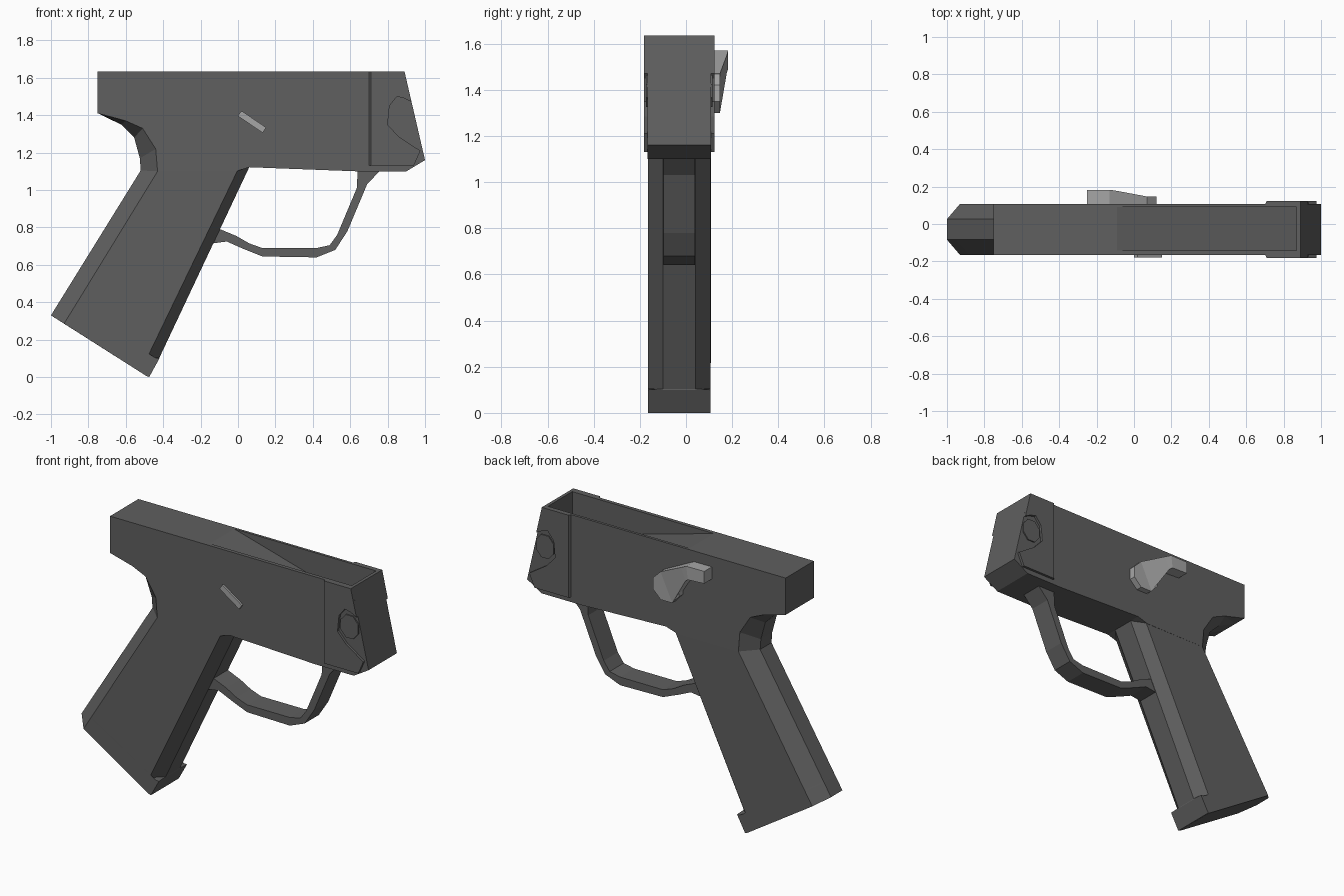
import bpy, bmesh, math

if "Cube" in bpy.data.objects:
    bpy.data.objects.remove(bpy.data.objects["Cube"])

YC = -0.029          # centre plane of the frame


def material(name, v):
    m = bpy.data.materials.new(name)
    m.diffuse_color = (v, v, v, 1)
    m.use_nodes = True
    m.node_tree.nodes["Principled BSDF"].inputs["Base Color"].default_value = m.diffuse_color
    return m


DARK = material("dark grey", 0.115)
LIGHT = material("light grey", 0.38)


def finish(name, bm, mat):
    bmesh.ops.recalc_face_normals(bm, faces=bm.faces)
    me = bpy.data.meshes.new(name)
    bm.to_mesh(me)
    bm.free()
    me.materials.append(mat)
    ob = bpy.data.objects.new(name, me)
    bpy.context.collection.objects.link(ob)
    return ob


def loft(name, rings, mat):
    """Skin closed rings of equal length and cap both ends."""
    bm = bmesh.new()
    vs = [[bm.verts.new(p) for p in r] for r in rings]
    n = len(vs[0])
    for a, b in zip(vs, vs[1:]):
        for i in range(n):
            j = (i + 1) % n
            bm.faces.new((a[i], a[j], b[j], b[i]))
    bm.faces.new(vs[0])
    bm.faces.new(vs[-1])
    return finish(name, bm, mat)


def prism(name, profile, y0, y1, mat):
    """Extrude an x-z profile along y."""
    return loft(name, [[(x, y, z) for x, z in profile] for y in (y0, y1)], mat)


def ngon(cx, cz, rx, rz, n, turn=0.5):
    return [(cx + rx * math.cos(2 * math.pi * (i + turn) / n),
             cz + rz * math.sin(2 * math.pi * (i + turn) / n)) for i in range(n)]


# Receiver with an open, sloping channel in the top
receiver = prism("receiver", [(-0.75, 1.635), (0.89, 1.635), (1.0, 1.16), (0.9, 1.10),
                              (0.64, 1.10), (0.06, 1.122), (-0.01, 1.10), (-0.43, 1.10),
                              (-0.44, 1.22), (-0.51, 1.33), (-0.6, 1.37), (-0.75, 1.41)],
                 -0.166, 0.108, DARK)
cutter = prism("channel_cutter", [(-0.453, 1.735), (-0.09, 1.635), (0.87, 1.37), (0.87, 1.735)],
               -0.143, 0.092, DARK)
cutter.hide_render = True
mod = receiver.modifiers.new("channel", 'BOOLEAN')
mod.object = cutter
mod.operation = 'DIFFERENCE'
mod.solver = 'EXACT'
bpy.context.view_layer.objects.active = receiver
bpy.ops.object.modifier_apply(modifier=mod.name)
bpy.data.objects.remove(cutter)

# Front side plates, notched round an eight-sided pin
plate = [(0.71, 1.13), (0.94, 1.13), (0.975, 1.21), (0.86, 1.285), (0.80, 1.35),
         (0.81, 1.45), (0.85, 1.50), (0.89, 1.49), (0.928, 1.47), (0.89, 1.635), (0.71, 1.635)]
for side, y_in, y_out in (("front", -0.16, -0.181), ("back", 0.10, 0.123)):
    outer = [(x, y_out, z) for x, z in plate]
    inner = [(x - 0.012 if x == 0.71 else x, y_in, z) for x, z in plate]
    loft(side + "_nose_plate", [inner, outer], DARK)
    prism(side + "_nose_pin", ngon(0.875, 1.395, 0.065, 0.075, 8), y_in,
          y_in + (y_out - y_in) * 0.65, DARK)


# Grip: eight-point rings with chamfered back and front
def grip_ring(back, back_side, front_side, front, front_half):
    pts = [(back, 0.055), (back_side, 0.1365), (front_side, 0.1355), (front, front_half)]
    left = [(x, YC - h, z) for (x, z), h in pts]
    right = [(x, YC + h, z) for (x, z), h in reversed(pts)]
    return left + right


loft("grip", [
    grip_ring((-1.0, 0.33), (-0.93, 0.286), (-0.49, 0.006), (-0.475, 0.0), 0.1355),
    grip_ring((-0.952, 0.408), (-0.88, 0.367), (-0.44, 0.102), (-0.42, 0.10), 0.1355),
    grip_ring((-0.95, 0.411), (-0.878, 0.370), (-0.485, 0.105), (-0.42, 0.104), 0.07),
    grip_ring((-0.52, 1.105), (-0.43, 1.10), (0.0, 1.11), (0.06, 1.122), 0.07),
    grip_ring((-0.525, 1.17), (-0.44, 1.22), (-0.05, 1.2), (0.0, 1.2), 0.07),
    grip_ring((-0.555, 1.28), (-0.51, 1.33), (-0.1, 1.33), (-0.05, 1.33), 0.07),
    grip_ring((-0.625, 1.35), (-0.6, 1.37), (-0.2, 1.40), (-0.15, 1.40), 0.07),
    grip_ring((-0.748, 1.41), (-0.745, 1.415), (-0.3, 1.5), (-0.25, 1.5), 0.07),
], DARK)

# Guard loop: quads between outer and inner paths
outer = [(0.76, 1.105), (0.69, 1.03), (0.585, 0.78), (0.52, 0.68), (0.42, 0.64),
         (0.13, 0.645), (0.03, 0.685), (-0.06, 0.725), (-0.17, 0.71)]
inner = [(0.64, 1.105), (0.635, 1.01), (0.53, 0.76), (0.49, 0.705), (0.42, 0.69),
         (0.13, 0.69), (0.06, 0.715), (-0.01, 0.755), (-0.13, 0.805)]
loft("guard_loop", [[(o[0], -0.098, o[1]), (o[0], 0.038, o[1]),
                     (i[0], 0.038, i[1]), (i[0], -0.098, i[1])]
                    for o, i in zip(outer, inner)], DARK)

# Lever on the back side: disc, tapered arm and raised thumb piece
prism("lever_disc", ngon(0.032, 1.385, 0.095, 0.093, 8), 0.10, 0.147, LIGHT)


def arm_ring(x_low, z_low, x_high, z_high, y):
    return [(x_low, 0.10, z_low), (x_low, y, z_low), (x_high, y, z_high), (x_high, 0.10, z_high)]


loft("lever_arm", [arm_ring(-0.01, 1.30, 0.07, 1.47, 0.147),
                   arm_ring(-0.12, 1.475, -0.09, 1.55, 0.177),
                   arm_ring(-0.14, 1.49, -0.13, 1.57, 0.183),
                   arm_ring(-0.25, 1.495, -0.25, 1.57, 0.181)], LIGHT)

# Slanted index bar on the front side
a = math.atan2(-0.085, 0.125)
bar = [(0.075 + u * math.cos(a) - v * math.sin(a), 1.365 + u * math.sin(a) + v * math.cos(a))
       for u, v in ((-0.08, -0.017), (0.08, -0.017), (0.08, 0.017), (-0.08, 0.017))]
prism("index_bar", bar, -0.16, -0.178, LIGHT)
